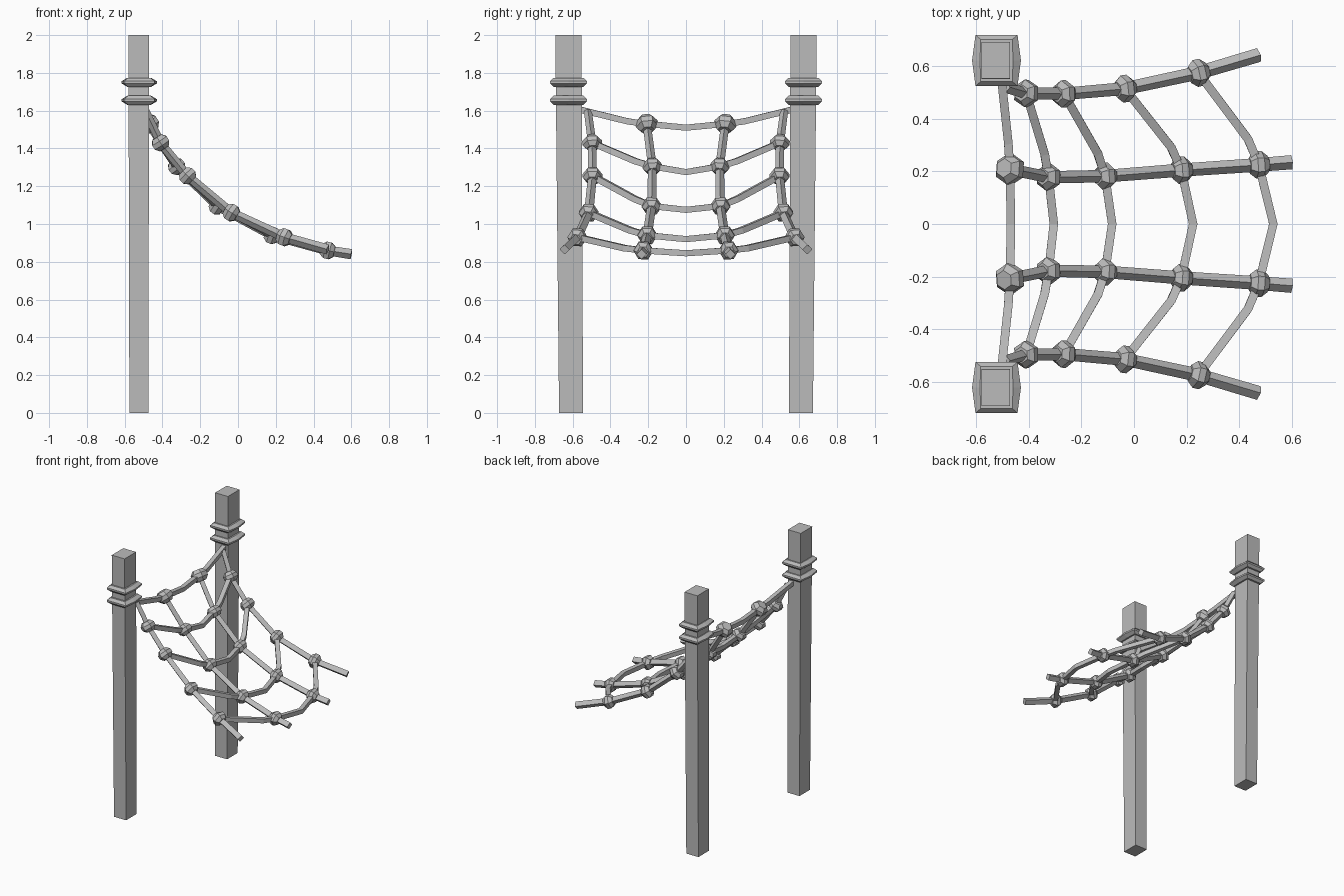
import bpy, bmesh, math
from mathutils import Vector

cube = bpy.data.objects.get("Cube")
if cube:
    bpy.data.objects.remove(cube, do_unlink=True)

grey = bpy.data.materials.new("plain grey")
grey.use_nodes = True
grey.diffuse_color = (0.5, 0.5, 0.5, 1)
grey.node_tree.nodes["Principled BSDF"].inputs["Base Color"].default_value = (0.5, 0.5, 0.5, 1)


def loft(name, sections):
    """Skin a row of equal-sized loops and cap both ends."""
    bm = bmesh.new()
    loops = [[bm.verts.new(p) for p in s] for s in sections]
    n = len(loops[0])
    for a, b in zip(loops, loops[1:]):
        for i in range(n):
            j = (i + 1) % n
            bm.faces.new((a[i], a[j], b[j], b[i]))
    bm.faces.new(loops[0][::-1])
    bm.faces.new(loops[-1])
    bmesh.ops.recalc_face_normals(bm, faces=bm.faces)
    mesh = bpy.data.meshes.new(name)
    bm.to_mesh(mesh)
    bm.free()
    mesh.materials.append(grey)
    obj = bpy.data.objects.new(name, mesh)
    bpy.context.collection.objects.link(obj)


def tube(name, points, radii, sides, ref, phase=0.0):
    """Sweep a polygon along a path, keeping it turned toward ref."""
    pts = [Vector(p) for p in points]
    sections = []
    for i, p in enumerate(pts):
        t = (pts[min(i + 1, len(pts) - 1)] - pts[max(i - 1, 0)]).normalized()
        u = (Vector(ref) - t * t.dot(Vector(ref))).normalized()
        v = t.cross(u)
        ring = [phase + math.tau * k / sides for k in range(sides)]
        sections.append([p + (u * math.cos(a) + v * math.sin(a)) * radii[i] for a in ring])
    loft(name, sections)


def side_of(p, s):
    return (p[0], p[1] * s, p[2])


def rect(x0, x1, y0, y1, z, s):
    return [(x0, y0 * s, z), (x1, y0 * s, z), (x1, y1 * s, z), (x0, y1 * s, z)]


def collar_loop(hx, hy, bulge, z, s):
    cx, cy = -0.523, 0.622 * s
    shape = [(-hx, -hy), (hx, -hy), (hx + bulge, 0), (hx, hy), (-hx, hy), (-hx - bulge, 0)]
    return [(cx + x, cy + y, z) for x, y in shape]


# Rope paths on the +y half: first and last points are ends, the rest are knots
outer = [(-0.49, 0.52, 1.60), (-0.41, 0.497, 1.43), (-0.267, 0.495, 1.255),
         (-0.035, 0.515, 1.06), (0.245, 0.575, 0.93), (0.475, 0.643, 0.865)]
inner = [(-0.487, 0.215, 1.55), (-0.472, 0.208, 1.53), (-0.325, 0.178, 1.305), (-0.11, 0.182, 1.095),
         (0.18, 0.205, 0.94), (0.475, 0.225, 0.86), (0.60, 0.235, 0.84)]
# Middle of each cross rope as (x, z)
middles = [(-0.468, 1.51), (-0.305, 1.275), (-0.083, 1.075), (0.225, 0.92), (0.53, 0.845)]

for side, s in (("left", 1), ("right", -1)):
    # Post and its two collars
    loft(f"post_{side}_y", [rect(-0.575, -0.473, 0.545, 0.672, 0, s),
                            rect(-0.58, -0.472, 0.553, 0.692, 2, s)])
    for i, z in enumerate((1.655, 1.75)):
        loft(f"post_collar_{side}_{i}", [
            collar_loop(0.06, 0.08, 0.003, z - 0.024, s),
            collar_loop(0.08, 0.097, 0.013, z - 0.006, s),
            collar_loop(0.08, 0.097, 0.013, z + 0.006, s),
            collar_loop(0.06, 0.08, 0.003, z + 0.024, s)])

    # Long ropes with their knots
    for label, path in (("outer", outer), ("inner", inner)):
        pts = [side_of(p, s) for p in path]
        radii = [0.021 + 0.006 * i / (len(pts) - 1) for i in range(len(pts))]
        tube(f"{label}_rope_{side}", pts, radii, 4, (0, 1, 0))
        for i in range(1, len(pts) - 1):
            c = Vector(pts[i])
            d = (Vector(pts[i + 1]) - Vector(pts[i - 1])).normalized()
            big = 1.15 if label == "inner" and i == 1 else 1.0
            steps = [c + d * k * big for k in (-0.036, -0.013, 0.013, 0.036)]
            tube(f"{label}_knot_{side}_{i}", steps,
                 [r * big for r in (0.032, 0.052, 0.052, 0.032)], 6, (0, 1, 0))

# Cross ropes sagging between the long ropes
starts = [(-0.505, 0.56, 1.605)] + outer[1:5]
for i, (mx, mz) in enumerate(middles):
    a, b = Vector(starts[i]), Vector(inner[i + 1])
    bend = b.lerp(a, 0.28) + Vector((0.10 * (b.x - a.x), 0, -0.008))
    half = [a, bend, b]
    path = half + [Vector((mx, 0, mz))] + [Vector(side_of(p, -1)) for p in half[::-1]]
    tube(f"cross_rope_{i}", path, [0.023] * len(path), 4, (0, 0, 1), math.pi / 4)
